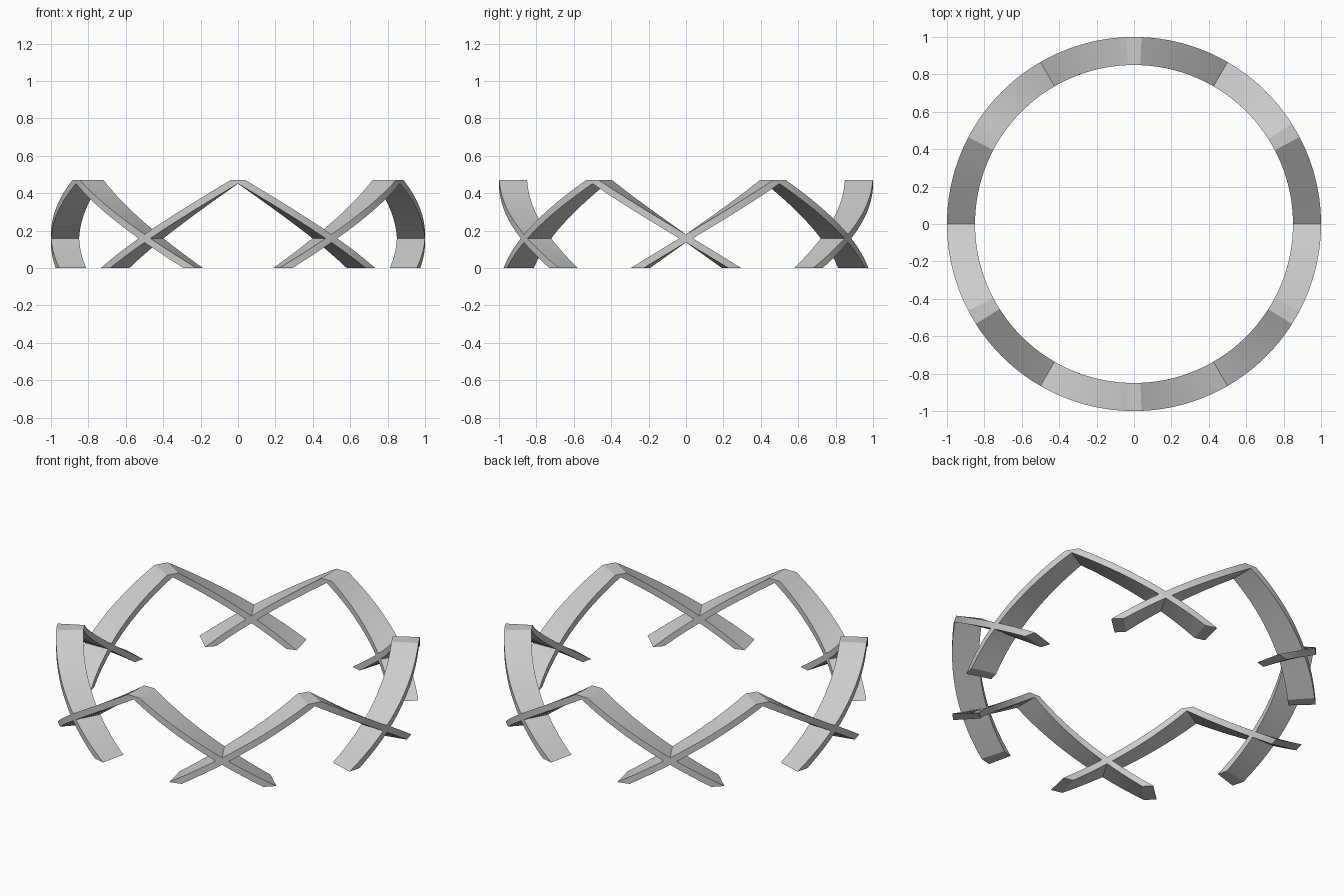
import bpy, bmesh
from math import sin, cos, pi, radians

cube = bpy.data.objects.get("Cube")
if cube:
    bpy.data.objects.remove(cube, do_unlink=True)

R_IN, R_OUT = 0.85, 1.0      # ring radii
SLOPE = 0.6                  # rise per radian
LOW, HIGH = 0.137, 0.18      # bar edges at the crossing
MID = (LOW + HIGH) / 2
PEAK = 0.47                  # flattened ridge height
CELL = pi / 6                # crossing to ridge
SPLIT = (HIGH - MID) / SLOPE / 1.0

grey = bpy.data.materials.new("plain grey")
grey.use_nodes = True
colour = (0.6, 0.6, 0.6, 1)
grey.diffuse_color = colour
grey.node_tree.nodes["Principled BSDF"].inputs["Base Color"].default_value = colour


def stations(stops, step=0.035):
    """Angles through all the stops, finely divided between them."""
    out = [stops[0]]
    for a, b in zip(stops, stops[1:]):
        n = max(1, round((b - a) / step))
        out += [a + (b - a) * i / n for i in range(1, n + 1)]
    return out


def band(bm, angles, low, high, centre, side):
    """Curved bar whose lower and upper edges follow two height rules."""
    rings = []
    for v in angles:
        a = centre + side * v
        rings.append([bm.verts.new((r * cos(a), r * sin(a), z))
                      for r, z in ((R_IN, low(v)), (R_OUT, low(v)),
                                   (R_OUT, high(v)), (R_IN, high(v)))])
    for p, q in zip(rings, rings[1:]):
        for i in range(4):
            j = (i + 1) % 4
            quad = (p[i], p[j], q[j], q[i])
            # leave out the hidden wall inside the crossing
            if all(abs(k.co.z - MID) < 1e-5 for k in quad):
                continue
            bm.faces.new(quad if side > 0 else quad[::-1])


def arm_low(v): return max(MID, LOW + SLOPE * v)
def arm_high(v): return min(PEAK, HIGH + SLOPE * v)
def foot_low(v): return max(0, LOW - SLOPE * v)
def foot_high(v): return max(0, min(MID, HIGH - SLOPE * v))


arm = stations([0, SPLIT, (PEAK - HIGH) / SLOPE, CELL])
foot = stations([0, SPLIT, LOW / SLOPE, HIGH / SLOPE])

# Six crossings joined ridge to ridge
bm = bmesh.new()
for k in range(6):
    for side in (-1, 1):
        band(bm, arm, arm_low, arm_high, k * pi / 3, side)
        band(bm, foot, foot_low, foot_high, k * pi / 3, side)
bmesh.ops.remove_doubles(bm, verts=bm.verts, dist=1e-4)
bmesh.ops.dissolve_degenerate(bm, edges=bm.edges, dist=1e-5)
bmesh.ops.recalc_face_normals(bm, faces=bm.faces)

mesh = bpy.data.meshes.new("zigzag_ring")
bm.to_mesh(mesh)
bm.free()
mesh.materials.append(grey)
ring = bpy.data.objects.new("zigzag_ring", mesh)
bpy.context.collection.objects.link(ring)

bpy.ops.object.select_all(action='DESELECT')
ring.select_set(True)
bpy.context.view_layer.objects.active = ring
bpy.ops.object.shade_smooth_by_angle(angle=radians(30))
